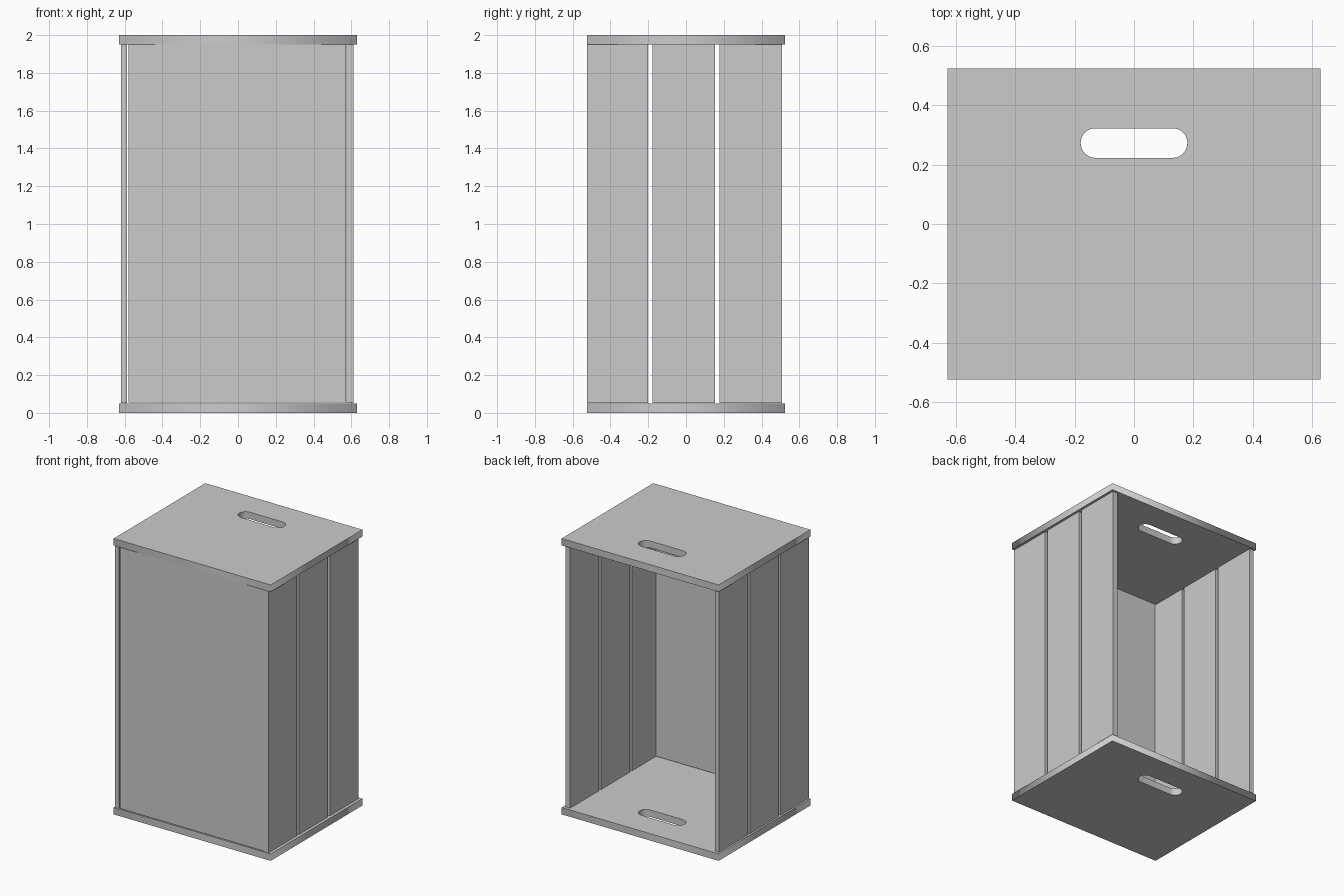
import bpy
from math import sin, cos, pi

if "Cube" in bpy.data.objects:
    bpy.data.objects.remove(bpy.data.objects["Cube"])

W, D, T = 1.26, 1.05, 0.05      # panel width, depth, thickness
SLOT_Y, SLOT_HALF, SLOT_R = 0.273, 0.13, 0.05


def box(name, x, y, z):
    """Box from (min, max) ranges."""
    verts = [(a, b, c) for a in x for b in y for c in z]
    faces = [(0, 1, 3, 2), (4, 6, 7, 5), (0, 4, 5, 1),
             (2, 3, 7, 6), (0, 2, 6, 4), (1, 5, 7, 3)]
    mesh = bpy.data.meshes.new(name)
    mesh.from_pydata(verts, [], faces)
    ob = bpy.data.objects.new(name, mesh)
    bpy.context.collection.objects.link(ob)
    return ob


def slotted_panel(name, z):
    """Flat board with a rounded hand slot, extruded from a 2D outline."""
    curve = bpy.data.curves.new(name, 'CURVE')
    curve.dimensions = '2D'
    curve.fill_mode = 'BOTH'
    curve.extrude = T / 2
    outline = [(sx * W / 2, sy * D / 2)
               for sx, sy in ((-1, -1), (1, -1), (1, 1), (-1, 1))]
    slot = []
    for side, start in ((1, -pi / 2), (-1, pi / 2)):
        for i in range(17):
            a = start + pi * i / 16
            slot.append((side * SLOT_HALF + SLOT_R * cos(a),
                         SLOT_Y + SLOT_R * sin(a)))
    for pts in (outline, slot):
        sp = curve.splines.new('POLY')
        sp.points.add(len(pts) - 1)
        for p, (x, y) in zip(sp.points, pts):
            p.co = (x, y, 0, 1)
        sp.use_cyclic_u = True
    ob = bpy.data.objects.new(name, curve)
    ob.location.z = z + T / 2
    bpy.context.collection.objects.link(ob)
    bpy.ops.object.select_all(action='DESELECT')
    ob.select_set(True)
    bpy.context.view_layer.objects.active = ob
    bpy.ops.object.convert(target='MESH')


# End boards with hand slots
slotted_panel("bottom_panel", 0)
slotted_panel("top_panel", 2 - T)

# Solid front board, flush with the end boards, with a thin gap on the left
box("front_panel", (-0.58, 0.572), (-0.525, -0.473), (0.056, 1.95))

# Three vertical slats on each side
for side, x in (("left", (-0.62, -0.588)), ("right", (0.574, 0.612))):
    for i, y in enumerate(((-0.525, -0.2), (-0.177, 0.154), (0.178, 0.509))):
        box(f"{side}_slat_{i + 1}", x, y, (0.053, 1.95))
